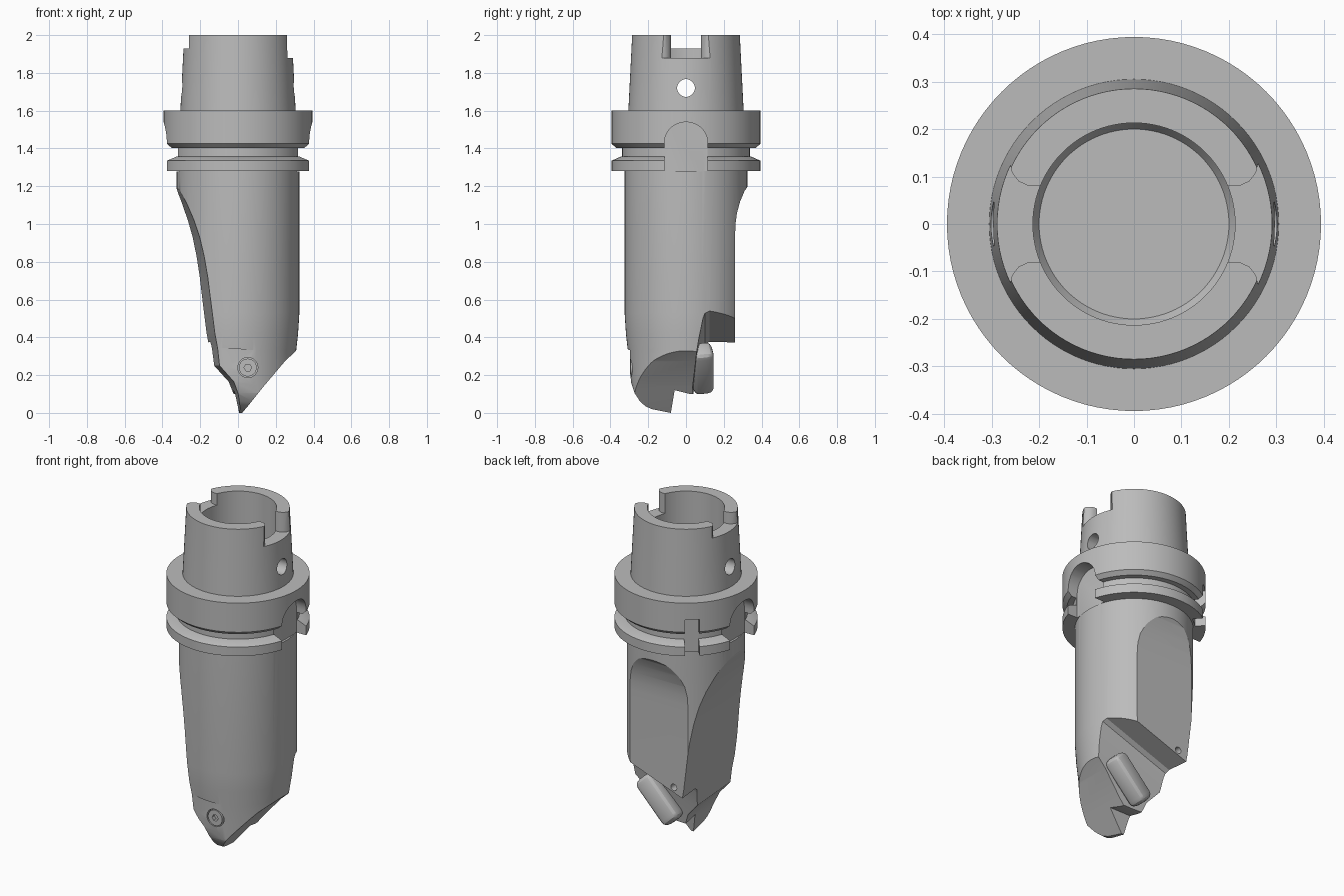
import bpy, bmesh, math
from mathutils import Matrix, Vector

if "Cube" in bpy.data.objects:
    bpy.data.objects.remove(bpy.data.objects["Cube"], do_unlink=True)

steel = bpy.data.materials.new("grey_steel")
steel.use_nodes = True
steel.diffuse_color = (0.5, 0.5, 0.5, 1)
steel.node_tree.nodes["Principled BSDF"].inputs["Base Color"].default_value = (0.5, 0.5, 0.5, 1)


def make(name, bm):
    bmesh.ops.recalc_face_normals(bm, faces=bm.faces)
    mesh = bpy.data.meshes.new(name)
    bm.to_mesh(mesh)
    bm.free()
    mesh.materials.append(steel)
    ob = bpy.data.objects.new(name, mesh)
    bpy.context.collection.objects.link(ob)
    return ob


def lathe(name, profile, steps=96):
    """Spin a closed (radius, z) profile about the z axis."""
    bm = bmesh.new()
    rings = []
    for r, z in profile:
        if r == 0:
            rings.append([bm.verts.new((0, 0, z))] * steps)
        else:
            rings.append([bm.verts.new((r * math.cos(a), r * math.sin(a), z))
                          for a in (2 * math.pi * i / steps for i in range(steps))])
    for low, high in zip(rings, rings[1:]):
        for i in range(steps):
            j = (i + 1) % steps
            quad = list(dict.fromkeys((low[i], low[j], high[j], high[i])))
            bm.faces.new(quad)
    return make(name, bm)


def prism(name, points, axis, start, end):
    """Extrude a 2D outline along an axis; the outline uses the other two axes in order."""
    def place(p, t):
        v = list(p)
        v.insert("xyz".index(axis), t)
        return v
    bm = bmesh.new()
    a = [bm.verts.new(place(p, start)) for p in points]
    b = [bm.verts.new(place(p, end)) for p in points]
    bm.faces.new(a)
    bm.faces.new(b[::-1])
    for i in range(len(a)):
        j = (i + 1) % len(a)
        bm.faces.new((a[i], b[i], b[j], a[j]))
    return make(name, bm)


def disc(name, centre, radius, axis, start, end, sides=32):
    pts = [(centre[0] + radius * math.cos(2 * math.pi * i / sides),
            centre[1] + radius * math.sin(2 * math.pi * i / sides)) for i in range(sides)]
    return prism(name, pts, axis, start, end)


def cut(target, cutter):
    cutter.hide_render = True
    mod = target.modifiers.new("cut", "BOOLEAN")
    mod.operation = "DIFFERENCE"
    mod.solver = "EXACT"
    mod.object = cutter
    bpy.context.view_layer.update()
    graph = bpy.context.evaluated_depsgraph_get()
    mesh = bpy.data.meshes.new_from_object(target.evaluated_get(graph))
    target.modifiers.clear()
    target.data = mesh
    bpy.data.objects.remove(cutter, do_unlink=True)


def smooth(ob, angle=28):
    bpy.ops.object.select_all(action="DESELECT")
    ob.select_set(True)
    bpy.context.view_layer.objects.active = ob
    bpy.ops.object.shade_smooth_by_angle(angle=math.radians(angle))


# Holder: shank with bore, grooved flange and round body
holder = lathe("holder_body", [
    (0, 0), (0.285, 0), (0.3, 0.2), (0.308, 0.33), (0.318, 0.42), (0.325, 0.53), (0.325, 1.28),
    (0.394, 1.28), (0.394, 1.335), (0.345, 1.357), (0.338, 1.357), (0.338, 1.403),
    (0.37, 1.403), (0.394, 1.425), (0.394, 1.602), (0.305, 1.602), (0.285, 2.0),
    (0.213, 2.0), (0.213, 1.66), (0.2, 1.64), (0, 1.64)])

# Drive slots in the shank rim, one deeper than the other
for side, floor in ((1, 1.88), (-1, 1.93)):
    half = [(0.1, 0.08), (0.222, 0.08), (0.243, 0.09), (0.257, 0.108), (0.263, 0.135), (0.263, 0.168), (0.5, 0.168)]
    outline = [(side * x, y) for x, y in half] + [(side * x, -y) for x, y in reversed(half)]
    cut(holder, prism("rim_slot_cutter", outline, "z", floor, 2.2))

# Cross hole through the shank
cut(holder, disc("cross_hole_cutter", (0, 1.72), 0.047, "x", -0.6, 0.6))

# Round-topped slots on both sides of the flange
for side in (-1, 1):
    arch = [(0.115 * math.cos(a), 1.43 + 0.11 * math.sin(a))
            for a in (math.pi * i / 16 for i in range(17))]
    arch += [(-0.115, 1.279), (0.115, 1.279)]
    cut(holder, prism("flange_slot_cutter", arch, "x", side * 0.312, side * 0.6))

# Small index notch at the back of the flange
notch = prism("index_notch_cutter", [(-0.04, 1.279), (0.04, 1.279), (0.04, 1.5), (-0.04, 1.5)], "x", 0.335, 0.6)
notch.rotation_euler.z = math.radians(130)
cut(holder, notch)

# Flat on the back
cut(holder, prism("back_flat_cutter", [
    (0.6, 1.24), (0.335, 1.21), (0.31, 1.175), (0.287, 1.12), (0.27, 1.06), (0.262, 1.0), (0.26, 0.94),
    (0.26, -0.1), (0.6, -0.1)], "x", -0.6, 0.6))

# Curved chip flute on the -x side
flute = prism("flute_cutter", [
    (-0.6, 1.25), (-0.335, 1.21), (-0.318, 1.18), (-0.285, 1.11), (-0.25, 1.02), (-0.222, 0.93), (-0.2, 0.83),
    (-0.182, 0.72), (-0.165, 0.58), (-0.145, 0.42), (-0.13, 0.34), (-0.12, 0.25), (-0.085, 0.21),
    (-0.045, 0.165), (-0.02, 0.1), (0.0, 0.0), (0.0, -0.1), (-0.6, -0.1)], "y", -0.7, 0.7)
flute.rotation_euler.z = math.radians(4.5)
cut(holder, flute)

# Sloping end face on the +x side
cut(holder, prism("slope_cutter", [
    (0.022, -0.1), (0.022, 0.0), (0.06, 0.045), (0.14, 0.145), (0.25, 0.275), (0.32, 0.34), (0.7, 0.34),
    (0.7, -0.1)], "y", -0.7, 0.7))

# Rounded tip outline and step behind the point
cut(holder, prism("tip_cutter", [
    (-0.6, -0.1), (-0.6, 0.22), (-0.297, 0.22), (-0.29, 0.16), (-0.272, 0.105), (-0.245, 0.063), (-0.215, 0.035),
    (-0.18, 0.02), (-0.08, 0.0), (-0.06, 0.12), (0.02, 0.1), (0.6, 0.1), (0.6, -0.1)], "x", -0.7, 0.7))

# Slanted pocket behind the point
pocket = prism("pocket_cutter", [
    (0.035, -0.6), (0.035, -0.32), (0.068, -0.14), (0.09, -0.04), (0.1, -0.014), (0.125, 0.0), (0.6, 0.0),
    (0.6, -0.6)], "x", -0.7, 0.7)
pocket.location.z = 0.43
pocket.rotation_euler.y = math.radians(-20)
cut(holder, pocket)

# Coolant hole, front seat and screw recess
cut(holder, disc("coolant_hole_cutter", (-0.1, 0.425), 0.02, "y", 0.18, 0.5, 20))
cut(holder, prism("front_seat_cutter", [(-0.3, 0.1), (0.11, 0.1), (0.11, 0.33), (-0.3, 0.36)], "y", -0.6, -0.297))
cut(holder, disc("screw_recess_cutter", (0.052, 0.24), 0.053, "y", -0.6, -0.27))
smooth(holder)

# Clamping screw with hexagonal socket
screw = disc("clamping_screw", (0.052, 0.24), 0.047, "y", -0.294, -0.24)
cut(screw, disc("socket_cutter", (0.052, 0.24), 0.02, "y", -0.4, -0.272, 6))
smooth(screw)

# Rounded cutting insert held in the pocket, lying along the slope
bm = bmesh.new()
bmesh.ops.create_cube(bm, size=1, matrix=Matrix.Diagonal((0.3, 0.11, 0.12, 1)))
bmesh.ops.bevel(bm, geom=list(bm.edges), offset=0.035, segments=3, profile=0.5, affect="EDGES")
bm.transform(Matrix.Translation(Vector((0.115, 0.088, 0.235))) @ Matrix.Rotation(math.radians(-46), 4, "Y")
             @ Matrix.Rotation(math.radians(10), 4, "X"))
smooth(make("cutting_insert", bm))
